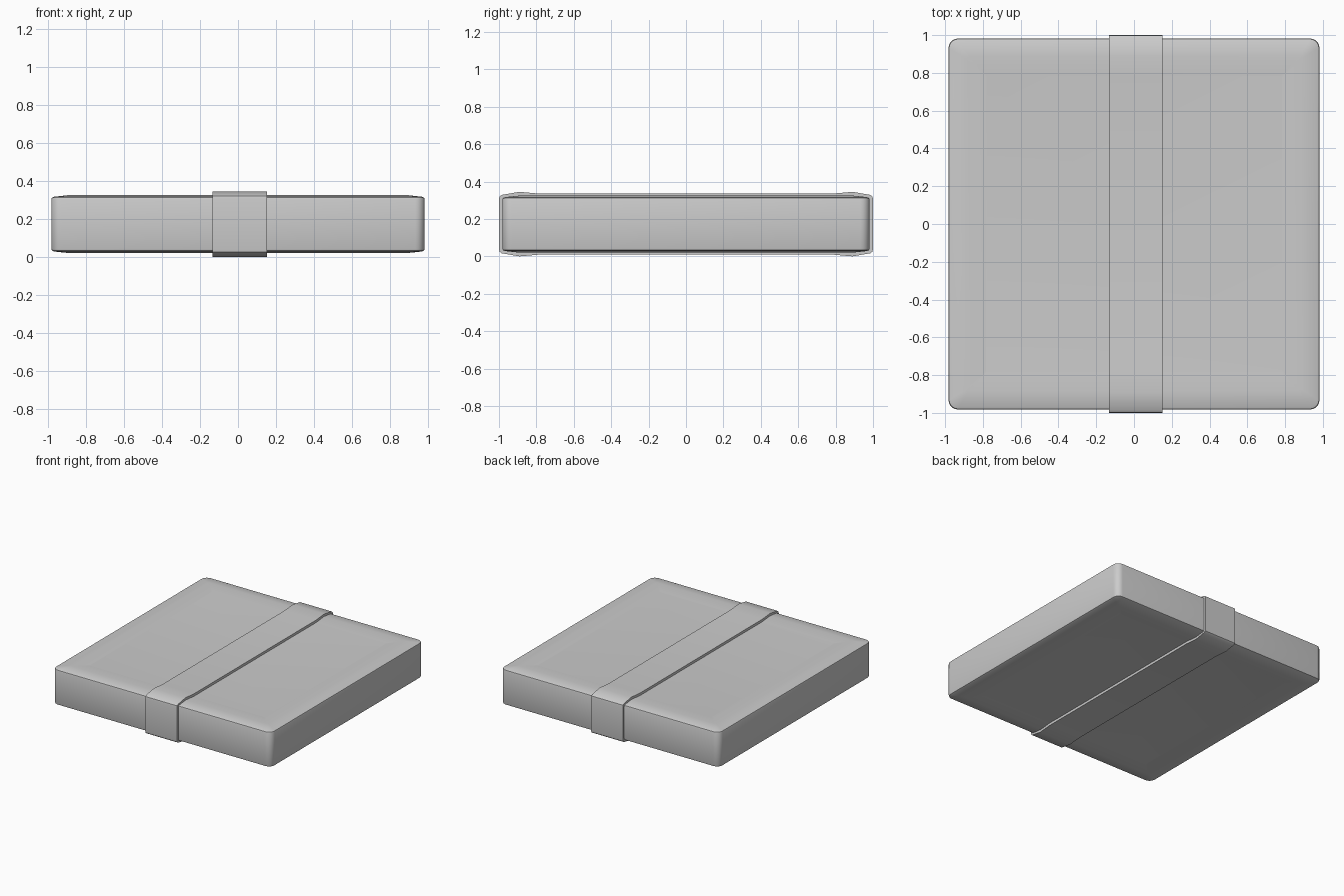
import bpy, bmesh, math

if "Cube" in bpy.data.objects:
    bpy.data.objects.remove(bpy.data.objects["Cube"])

MID = 0.1725  # mid height: the model is mirrored above and below it


def finish(bm, name):
    bmesh.ops.recalc_face_normals(bm, faces=bm.faces)
    me = bpy.data.meshes.new(name)
    bm.to_mesh(me)
    bm.free()
    ob = bpy.data.objects.new(name, me)
    bpy.context.collection.objects.link(ob)
    bpy.ops.object.select_all(action='DESELECT')
    ob.select_set(True)
    bpy.context.view_layer.objects.active = ob
    bpy.ops.object.shade_smooth_by_angle(angle=math.radians(30))
    return ob


def bridge(bm, a, b):
    n = len(a)
    for i in range(n):
        j = (i + 1) % n
        bm.faces.new((a[i], a[j], b[j], b[i]))


def rounded_square(half, radius, seg=5):
    pts = []
    for q, (sx, sy) in enumerate([(1, 1), (-1, 1), (-1, -1), (1, -1)]):
        for k in range(seg + 1):
            a = math.pi / 2 * (q + k / seg)
            pts.append((sx * (half - radius) + radius * math.cos(a),
                        sy * (half - radius) + radius * math.sin(a)))
    return pts


# Slab: rounded square loops with a low raised rim and sunken centre
# (half width, corner radius, height from the middle)
upper = [(0.982, 0.05, 0.130), (0.979, 0.048, 0.139), (0.968, 0.042, 0.144),
         (0.885, 0.012, 0.153), (0.785, 0.008, 0.143)]
levels = [(h, r, -z) for h, r, z in reversed(upper)] + upper
bm = bmesh.new()
loops = [[bm.verts.new((x, y, MID + z)) for x, y in rounded_square(h, r)]
         for h, r, z in levels]
for a, b in zip(loops, loops[1:]):
    bridge(bm, a, b)
bm.faces.new(loops[0])
bm.faces.new(loops[-1])
finish(bm, "slab")


# Band: closed strip wrapped around the slab, following its rim
def band_profile(drop):
    q = [(1.0, 0.132), (0.997, 0.147), (0.985, 0.156), (0.89, 0.1725), (0.785, 0.163)]
    q = [(y - drop, z - drop) for y, z in q]
    top = q + [(-y, z) for y, z in reversed(q)]
    return top + [(-y, -z) for y, z in top]


bm = bmesh.new()
rings = [[bm.verts.new((x, y, MID + z)) for y, z in band_profile(d)]
         for x, d in [(-0.133, 0), (0.152, 0), (0.152, 0.022), (-0.133, 0.022)]]
for i in range(4):
    bridge(bm, rings[i], rings[(i + 1) % 4])
finish(bm, "wrap_band")
